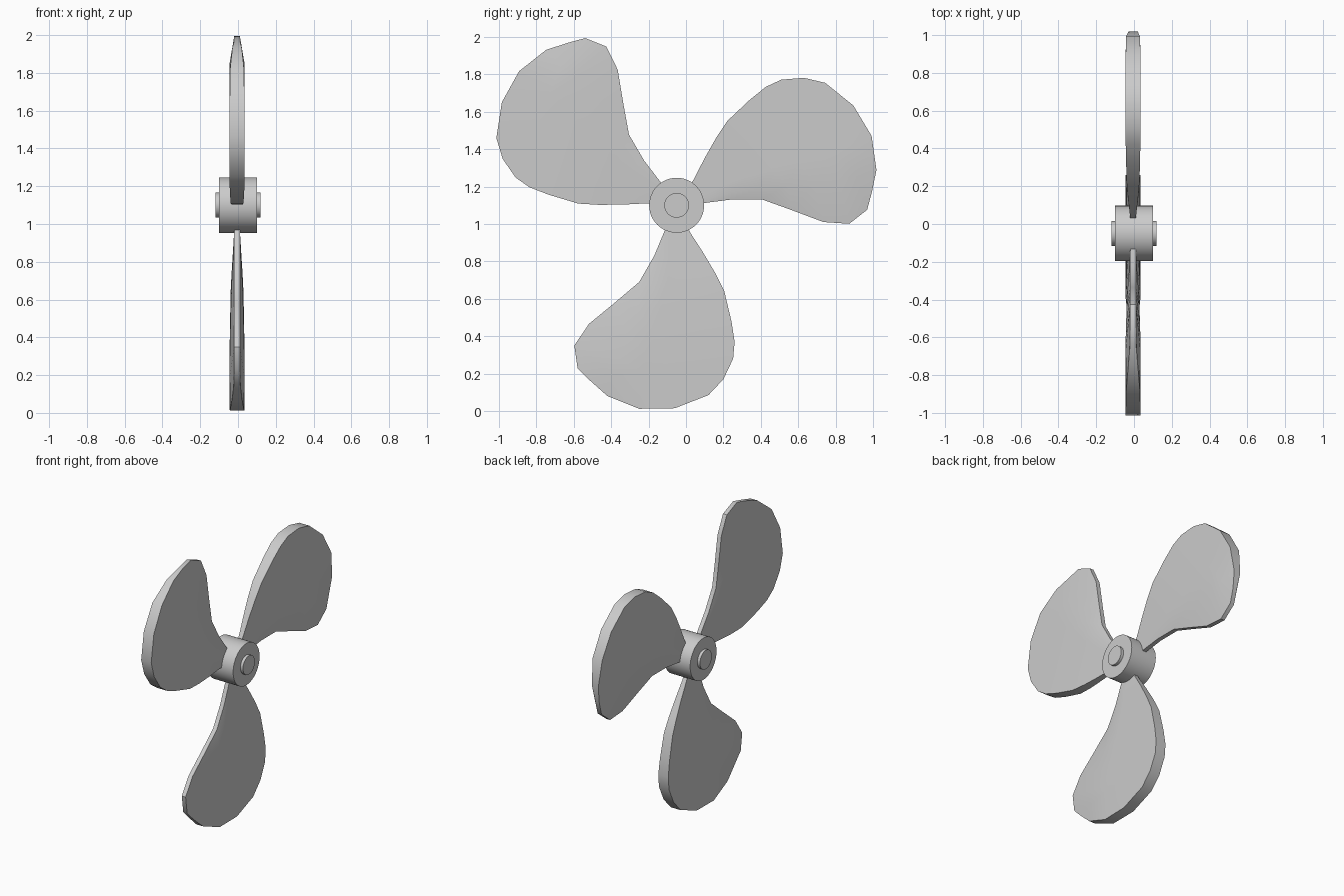
import bpy, bmesh, math
from mathutils import Matrix, Vector

if "Cube" in bpy.data.objects:
    bpy.data.objects.remove(bpy.data.objects["Cube"])

CY, CZ = -0.05, 1.1   # shaft centre


def smooth(ob, angle):
    bpy.ops.object.select_all(action='DESELECT')
    ob.select_set(True)
    bpy.context.view_layer.objects.active = ob
    bpy.ops.object.shade_smooth_by_angle(angle=math.radians(angle))


def disc(name, radius, length):
    bpy.ops.mesh.primitive_cylinder_add(vertices=48, radius=radius, depth=length,
                                        location=(0, CY, CZ), rotation=(0, math.pi / 2, 0))
    ob = bpy.context.object
    ob.name = name
    smooth(ob, 30)


# hub and the shaft ends that stand proud of it
disc("hub", 0.147, 0.2)
disc("shaft", 0.066, 0.24)

# blade rows from root to tip: leading edge, ridge, trailing edge (y, z), half thickness
rows = [
    ((-0.09, 1.02), (-0.07, 1.02), (-0.01, 1.02), 0.012),
    ((-0.12, 0.95), (-0.10, 0.95), (0.025, 0.95), 0.016),
    ((-0.17, 0.83), (-0.135, 0.82), (0.09, 0.85), 0.022),
    ((-0.25, 0.69), (-0.19, 0.68), (0.155, 0.74), 0.029),
    ((-0.38, 0.58), (-0.25, 0.53), (0.205, 0.64), 0.034),
    ((-0.52, 0.465), (-0.31, 0.40), (0.243, 0.48), 0.037),
    ((-0.597, 0.35), (-0.36, 0.28), (0.26, 0.37), 0.039),
    ((-0.58, 0.23), (-0.395, 0.19), (0.252, 0.28), 0.039),
]
# outermost row follows the rounded tip: (y, z, half thickness)
tip = [(-0.51, 0.16, 0.015), (-0.42, 0.08, 0.025), (-0.25, 0.012, 0.037),
       (-0.06, 0.015, 0.039), (0.12, 0.085, 0.039), (0.20, 0.17, 0.039)]

grid = []
for lead, ridge, trail, h in rows:
    row = [(*lead, min(h, 0.015))]
    for i in range(5):
        p = Vector(ridge).lerp(Vector(trail), i / 4)
        row.append((p.x, p.y, h))
    grid.append(row)
grid.append(tip)


def blade(name, turn):
    bm = bmesh.new()
    sides = [[[bm.verts.new((s * h - 0.005, y, z)) for y, z, h in row] for row in grid]
             for s in (-1, 1)]
    n, m = len(grid), len(tip)
    # both faces
    for g in sides:
        for i in range(n - 1):
            for j in range(m - 1):
                bm.faces.new((g[i][j], g[i + 1][j], g[i + 1][j + 1], g[i][j + 1]))
    # rim
    loop = ([(i, 0) for i in range(n)] + [(n - 1, j) for j in range(1, m)]
            + [(i, m - 1) for i in range(n - 2, -1, -1)] + [(0, j) for j in range(m - 2, 0, -1)])
    a, b = sides
    for (i, j), (k, l) in zip(loop, loop[1:] + loop[:1]):
        bm.faces.new((a[i][j], a[k][l], b[k][l], b[i][j]))
    bmesh.ops.recalc_face_normals(bm, faces=bm.faces)
    bmesh.ops.rotate(bm, verts=bm.verts, cent=(0, CY, CZ),
                     matrix=Matrix.Rotation(turn, 3, 'X'))
    me = bpy.data.meshes.new(name)
    bm.to_mesh(me)
    bm.free()
    ob = bpy.data.objects.new(name, me)
    bpy.context.collection.objects.link(ob)
    smooth(ob, 40)


for k in range(3):
    blade(f"blade_{k + 1}", k * math.tau / 3)
